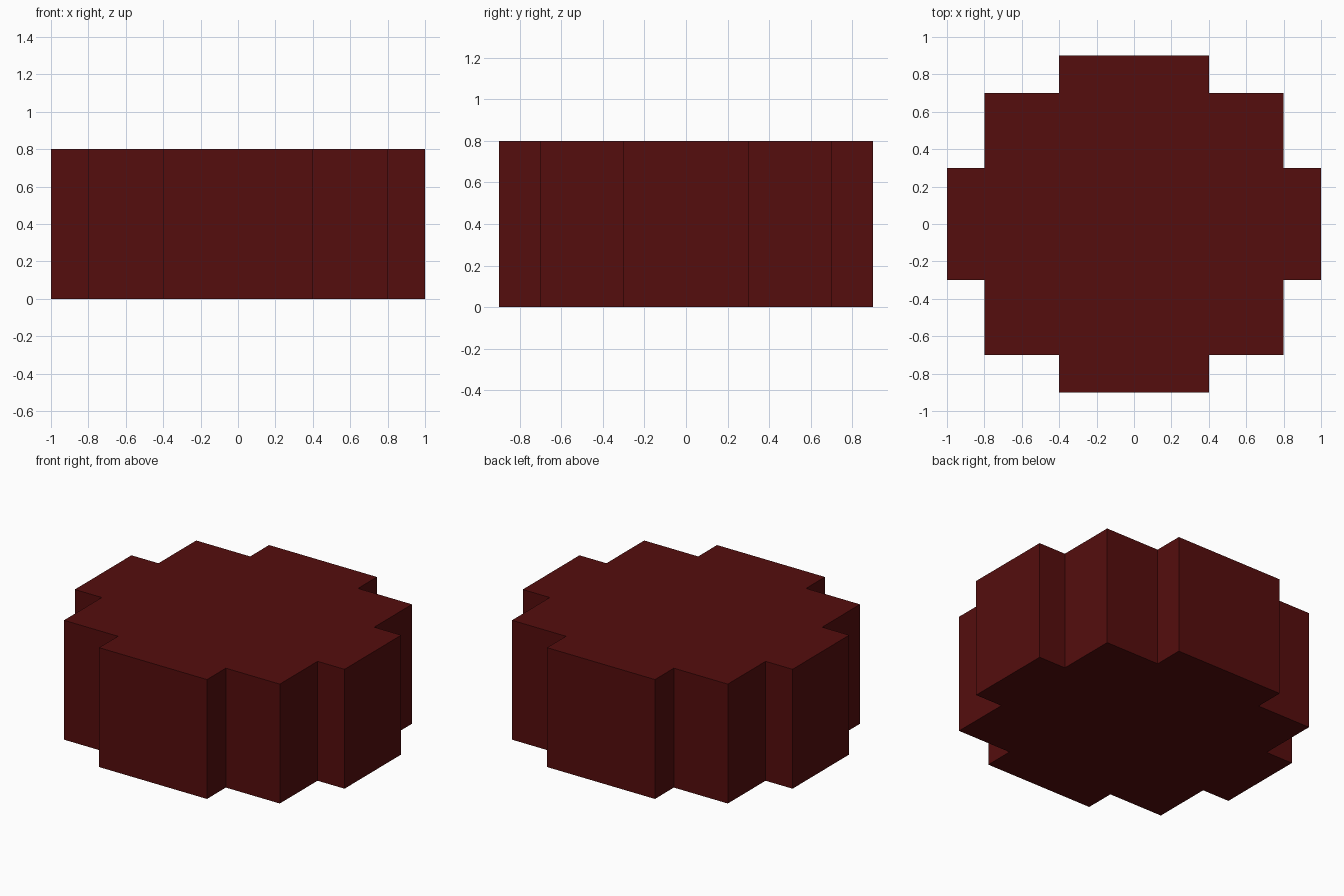
import bpy, bmesh

if "Cube" in bpy.data.objects:
    bpy.data.objects.remove(bpy.data.objects["Cube"])

HEIGHT = 0.8
# stepped outline of one quarter, from the right side round to the back
QUARTER = [(1.0, 0.3), (0.8, 0.3), (0.8, 0.7), (0.4, 0.7), (0.4, 0.9)]

# mirror the quarter into the full counter-clockwise outline
half = QUARTER + [(-x, y) for x, y in reversed(QUARTER)]
outline = half + [(-x, -y) for x, y in half]

dark_red = bpy.data.materials.new("dark red")
dark_red.diffuse_color = (0.09, 0.004, 0.004, 1.0)
dark_red.use_nodes = True
dark_red.node_tree.nodes["Principled BSDF"].inputs["Base Color"].default_value = dark_red.diffuse_color

# stepped block: the outline extruded straight up
bm = bmesh.new()
base = bm.faces.new([bm.verts.new((x, y, 0.0)) for x, y in outline])
top = bmesh.ops.extrude_face_region(bm, geom=[base], use_keep_orig=True)
bmesh.ops.translate(bm, vec=(0, 0, HEIGHT),
                    verts=[v for v in top["geom"] if isinstance(v, bmesh.types.BMVert)])
bmesh.ops.recalc_face_normals(bm, faces=bm.faces)
mesh = bpy.data.meshes.new("stepped_block")
bm.to_mesh(mesh)
bm.free()
mesh.materials.append(dark_red)
block = bpy.data.objects.new("stepped_block", mesh)
bpy.context.collection.objects.link(block)
